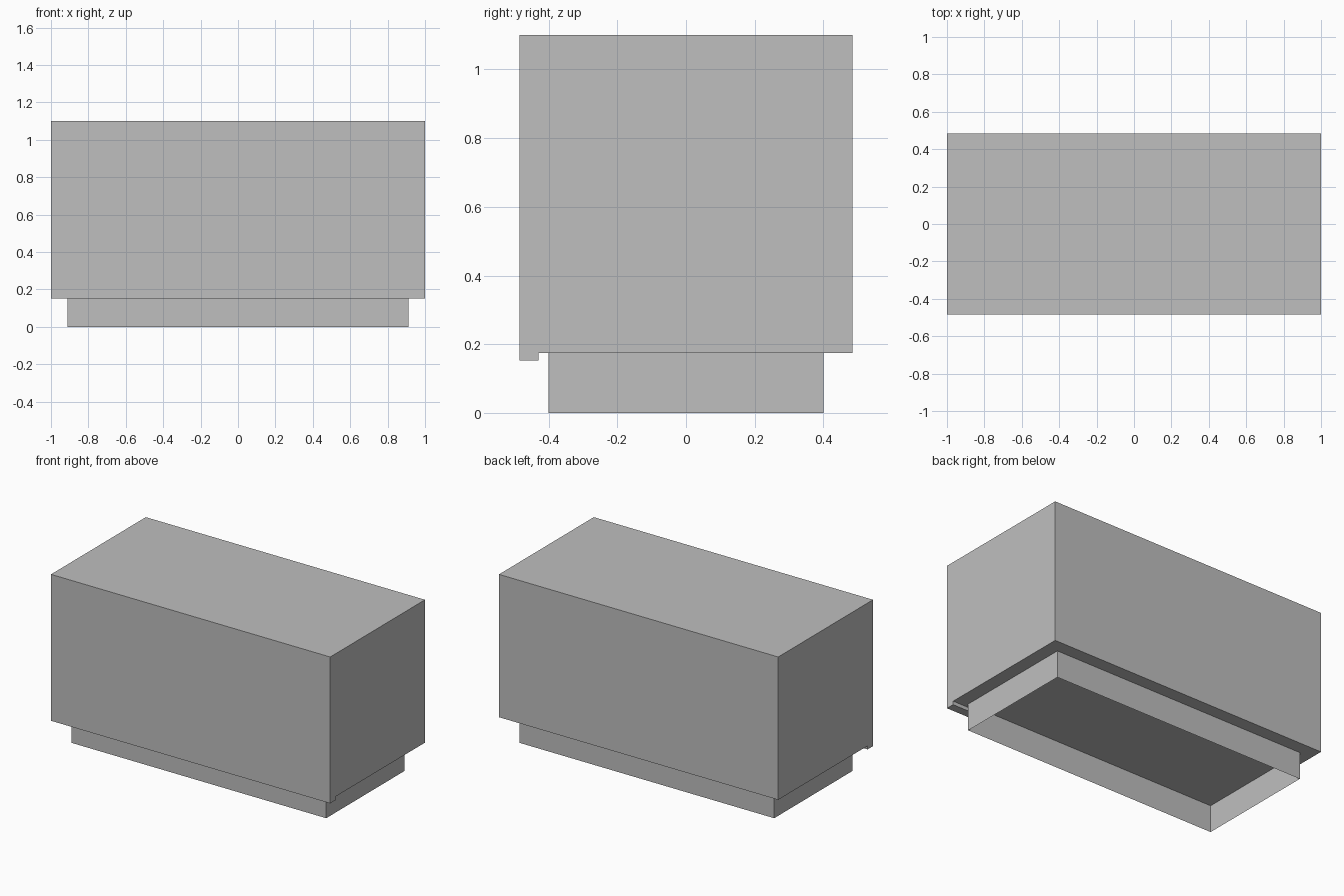
import bpy
import bmesh

cube = bpy.data.objects.get("Cube")
if cube:
    bpy.data.objects.remove(cube, do_unlink=True)

# One plain grey for every part
grey = bpy.data.materials.new("plain_grey")
grey.use_nodes = True
colour = (0.52, 0.52, 0.52, 1)
grey.diffuse_color = colour
grey.node_tree.nodes["Principled BSDF"].inputs["Base Color"].default_value = colour


def extruded(name, outline, direction, capped):
    """Sweep a closed outline along a direction, with or without end caps."""
    bm = bmesh.new()
    start = [bm.verts.new(p) for p in outline]
    end = [bm.verts.new([a + b for a, b in zip(p, direction)]) for p in outline]
    count = len(start)
    for i in range(count):
        j = (i + 1) % count
        bm.faces.new((start[i], start[j], end[j], end[i]))
    if capped:
        bm.faces.new(start[::-1])
        bm.faces.new(end)
    bmesh.ops.recalc_face_normals(bm, faces=bm.faces)
    mesh = bpy.data.meshes.new(name)
    bm.to_mesh(mesh)
    bm.free()
    mesh.materials.append(grey)
    obj = bpy.data.objects.new(name, mesh)
    bpy.context.collection.objects.link(obj)
    return obj


half_width, half_depth, top = 1.0, 0.485, 1.10
underside, lip_bottom, lip_back = 0.175, 0.152, -0.43

# Cabinet body: side profile with a front lip hanging below the underside
profile = [(-half_depth, lip_bottom), (lip_back, lip_bottom), (lip_back, underside),
           (half_depth, underside), (half_depth, top), (-half_depth, top)]
extruded("cabinet_body", [(-half_width, y, z) for y, z in profile],
         (2 * half_width, 0, 0), True)

# Recessed plinth: thin skirt, open at the bottom
px, py = 0.912, 0.40
extruded("plinth_skirt", [(-px, -py, 0), (px, -py, 0), (px, py, 0), (-px, py, 0)],
         (0, 0, underside), False)
